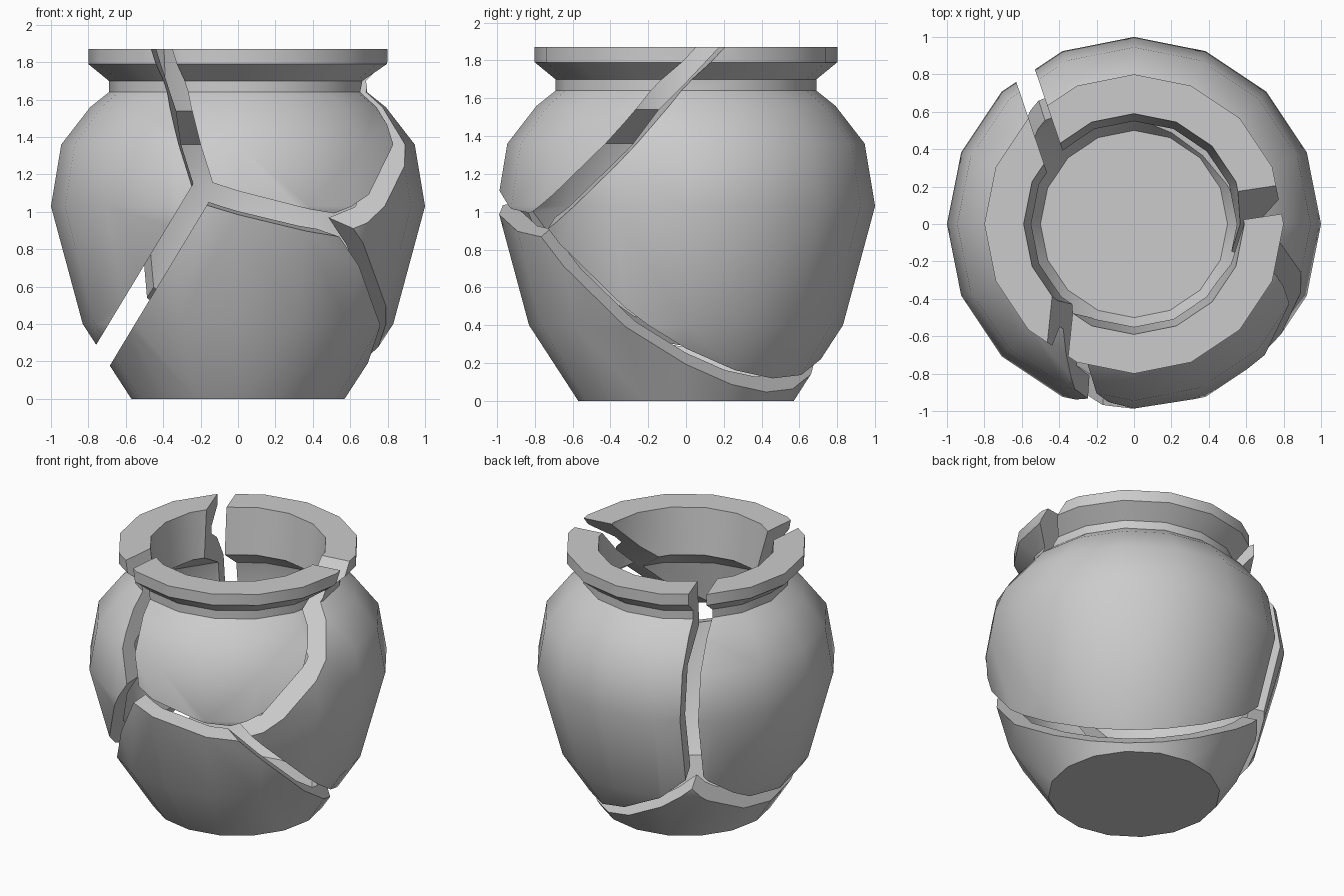
import bpy, bmesh, math
from mathutils import Vector, Matrix

if "Cube" in bpy.data.objects:
    bpy.data.objects.remove(bpy.data.objects["Cube"], do_unlink=True)

clay = bpy.data.materials.new("grey_clay")
clay.use_nodes = True
GREY = (0.6, 0.6, 0.6, 1)
clay.diffuse_color = GREY
clay.node_tree.nodes["Principled BSDF"].inputs["Base Color"].default_value = GREY


def make_object(name, bm):
    mesh = bpy.data.meshes.new(name)
    bm.to_mesh(mesh)
    bm.free()
    mesh.materials.append(clay)
    obj = bpy.data.objects.new(name, mesh)
    bpy.context.collection.objects.link(obj)
    return obj


# Whole pot: a closed wall profile (radius, height) turned in sixteen steps
OUTSIDE = [(0, 0), (0.57, 0), (0.83, 0.4), (1.0, 1.03), (0.945, 1.36), (0.79, 1.56),
           (0.69, 1.64), (0.69, 1.7), (0.8, 1.79), (0.8, 1.87)]
INSIDE = [(0.59, 1.87), (0.55, 1.54), (0.82, 1.36), (0.88, 1.03), (0.71, 0.42),
          (0.5, 0.1), (0, 0.1)]


def make_pot():
    bm = bmesh.new()
    verts = [bm.verts.new((r, 0, z)) for r, z in OUTSIDE + INSIDE]
    edges = [bm.edges.new(pair) for pair in zip(verts, verts[1:])]
    bmesh.ops.spin(bm, geom=verts + edges, cent=(0, 0, 0), axis=(0, 0, 1),
                   angle=math.tau, steps=16, use_merge=True)
    bmesh.ops.remove_doubles(bm, verts=bm.verts[:], dist=0.0005)
    bmesh.ops.recalc_face_normals(bm, faces=bm.faces[:])
    for face in bm.faces:
        face.smooth = True
    return make_object("whole_pot", bm)


# Crack planes: shard below, shard above, normal, offset, half of the gap
CRACKS = [
    ("base", "left", (-1.655, 0, 1), -1.428, 0.06),
    ("base", "front", (0.283, -0.161, 1), -1.207, 0.06),
    ("base", "back", (0.64, 0.753, 1), -0.697, 0.042),
    ("left", "front", (1, -0.104, 0.338), -0.294, 0.056),
    ("left", "back", (1, 0.34, 0), 0.31, 0.058),
    ("front", "back", (-0.15, 1, -0.952), 1.767, 0.056),
]


def make_cell(shard):
    """Convex block left after trimming a big cube by the shard's cracks."""
    bm = bmesh.new()
    bmesh.ops.create_cube(bm, size=4, matrix=Matrix.Translation((0, 0, 1)))
    for below, above, normal, offset, gap in CRACKS:
        if shard not in (below, above):
            continue
        n = Vector(normal)
        d = offset / n.length
        n.normalize()
        keep_above = shard == above
        shift = gap if keep_above else -gap
        bmesh.ops.bisect_plane(bm, geom=bm.verts[:] + bm.edges[:] + bm.faces[:],
                               plane_co=n * (shift - d), plane_no=n,
                               clear_inner=keep_above, clear_outer=not keep_above)
        bmesh.ops.holes_fill(bm, edges=[e for e in bm.edges if e.is_boundary], sides=0)
    bmesh.ops.recalc_face_normals(bm, faces=bm.faces[:])
    return make_object(shard + "_cell", bm)


# Shards: the pot wall kept inside each cell
pot = make_pot()
for shard in ("base", "left", "front", "back"):
    cell = make_cell(shard)
    cut = pot.modifiers.new("cut", "BOOLEAN")
    cut.operation = "INTERSECT"
    cut.solver = "EXACT"
    cut.object = cell
    bpy.context.view_layer.update()
    graph = bpy.context.evaluated_depsgraph_get()
    mesh = bpy.data.meshes.new_from_object(pot.evaluated_get(graph))
    mesh.name = shard + "_shard"
    mesh.set_sharp_from_angle(angle=math.radians(35))
    piece = bpy.data.objects.new(shard + "_shard", mesh)
    bpy.context.collection.objects.link(piece)
    pot.modifiers.remove(cut)
    bpy.data.objects.remove(cell, do_unlink=True)

bpy.data.objects.remove(pot, do_unlink=True)
